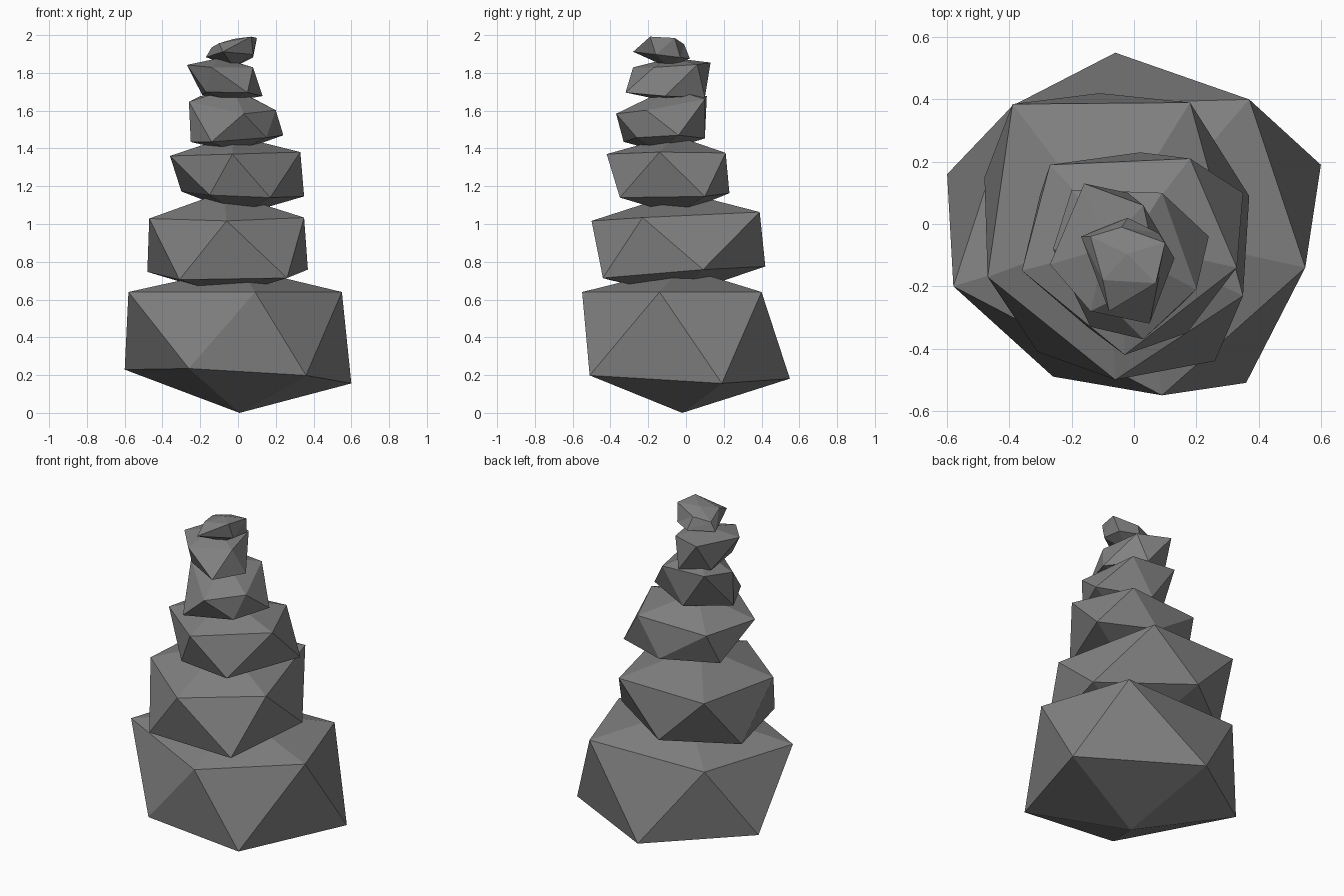
import bpy, bmesh

if "Cube" in bpy.data.objects:
    bpy.data.objects.remove(bpy.data.objects["Cube"])

grey = bpy.data.materials.new("stone_grey")
grey.diffuse_color = (0.22, 0.22, 0.22, 1)
grey.use_nodes = True
grey.node_tree.nodes["Principled BSDF"].inputs["Base Color"].default_value = grey.diffuse_color


def tilted_ring(bm, outline, plane):
    """Five corners lying on a plane given as (mean height, x slope, y slope)."""
    cx = sum(p[0] for p in outline) / len(outline)
    cy = sum(p[1] for p in outline) / len(outline)
    z, sx, sy = plane
    ring = [bm.verts.new((x, y, z + sx * (x - cx) + sy * (y - cy))) for x, y in outline]
    return ring, cx, cy


def stone(name, bottom, low, low_plane, high, high_plane, top):
    """Irregular twenty-sided rock: two staggered rings closed by two tips.
    Low corner i sits between high corners i and i + 1."""
    bm = bmesh.new()
    lo, lx, ly = tilted_ring(bm, low, low_plane)
    hi, hx, hy = tilted_ring(bm, high, high_plane)
    tip_lo = bm.verts.new((lx, ly, bottom))
    tip_hi = bm.verts.new((hx, hy, top))
    for i in range(5):
        j = (i + 1) % 5
        bm.faces.new((tip_hi, hi[i], hi[j]))
        bm.faces.new((hi[i], lo[i], hi[j]))
        bm.faces.new((lo[i], lo[j], hi[j]))
        bm.faces.new((tip_lo, lo[j], lo[i]))
    bmesh.ops.recalc_face_normals(bm, faces=bm.faces)
    mesh = bpy.data.meshes.new(name)
    bm.to_mesh(mesh)
    bm.free()
    mesh.materials.append(grey)
    bpy.context.collection.objects.link(bpy.data.objects.new(name, mesh))


# Stones from the ground up
stone("base_stone", 0.0,
      [(-.26, -.49), (.36, -.51), (.60, .19), (-.06, .55), (-.60, .16)], (.20, -.06, -.04),
      [(-.58, -.20), (.09, -.55), (.55, -.14), (.37, .40), (-.39, .38)], (.64, 0, 0), .77)

stone("second_stone", .62,
      [(-.31, -.41), (.26, -.44), (.37, .09), (-.11, .42), (-.48, .15)], (.74, .02, .08),
      [(-.47, -.17), (-.06, -.50), (.35, -.23), (.18, .39), (-.39, .385)], (1.04, .01, .05), 1.17)

stone("third_stone", 1.05,
      [(-.15, -.33), (.17, -.35), (.35, .10), (.02, .23), (-.30, .10)], (1.155, -.04, .03),
      [(-.36, -.15), (-.03, -.42), (.33, -.14), (.18, .21), (-.27, .19)], (1.37, .03, 0), 1.47)

stone("fourth_stone", 1.38,
      [(-.14, -.33), (.15, -.26), (.24, -.04), (-.05, .10), (-.25, -.10)], (1.45, .07, .03),
      [(-.26, -.08), (.03, -.37), (.20, -.21), (.09, .10), (-.20, .11)], (1.634, -.05, .17), 1.72)

stone("fifth_stone", 1.65,
      [(-.17, -.20), (.05, -.32), (.13, -.11), (-.02, .10), (-.19, .03)], (1.685, -.05, -.07),
      [(-.27, -.13), (-.14, -.28), (.08, -.17), (.03, .06), (-.16, .13)], (1.84, -.03, .06), 1.88)

stone("top_stone", 1.83,
      [(-.08, -.28), (.08, -.16), (.08, -.03), (-.02, .02), (-.17, -.04)], (1.89, 0, -.12),
      [(-.10, -.18), (.07, -.19), (.10, -.06), (-.04, -.01), (-.14, -.04)], (1.964, .2, -.1), 1.98)
